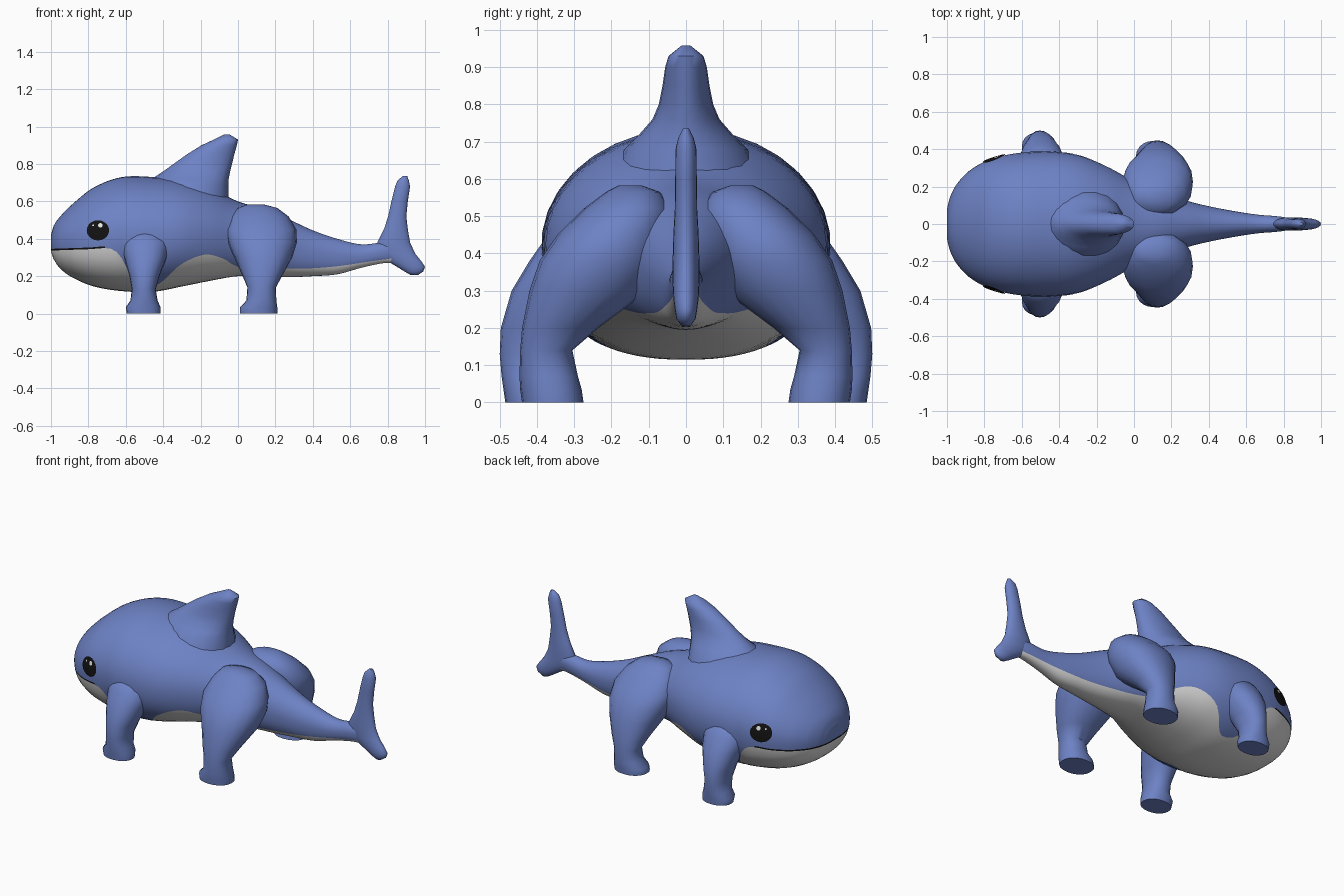
import bpy, bmesh, math

if "Cube" in bpy.data.objects:
    bpy.data.objects.remove(bpy.data.objects["Cube"])


def material(name, rgb):
    m = bpy.data.materials.new(name)
    m.diffuse_color = (*rgb, 1)
    m.use_nodes = True
    m.node_tree.nodes["Principled BSDF"].inputs["Base Color"].default_value = m.diffuse_color
    return m


BLUE = material("skin_blue", (0.155, 0.225, 0.56))
PALE = material("belly_pale_grey", (0.72, 0.72, 0.72))
BLACK = material("black", (0.006, 0.006, 0.006))
WHITE = material("eye_highlight_white", (0.9, 0.9, 0.9))


def make_object(name, verts, faces, mats, indices=None, mirror=False, fix=True):
    me = bpy.data.meshes.new(name)
    me.from_pydata(verts, [], faces)
    for m in mats:
        me.materials.append(m)
    for p in me.polygons:
        p.use_smooth = True
        if indices:
            p.material_index = indices[p.index]
    if fix:
        bm = bmesh.new()
        bm.from_mesh(me)
        bmesh.ops.recalc_face_normals(bm, faces=bm.faces)
        bm.to_mesh(me)
        bm.free()
    me.set_sharp_from_angle(angle=math.radians(60))
    ob = bpy.data.objects.new(name, me)
    bpy.context.collection.objects.link(ob)
    if mirror:
        mod = ob.modifiers.new("mirror", 'MIRROR')
        mod.use_axis = (False, True, False)
    return ob


def sample(table, x):
    """Smooth interpolation through table rows (x, values...)."""
    n = len(table)

    def slope(i, c):
        a, b = table[max(i - 1, 0)], table[min(i + 1, n - 1)]
        return (b[c] - a[c]) / (b[0] - a[0])
    i = 0
    while i < n - 2 and x > table[i + 1][0]:
        i += 1
    a, b = table[i], table[i + 1]
    h = b[0] - a[0]
    t = min(max((x - a[0]) / h, 0), 1)
    return [a[c] * (2*t**3 - 3*t*t + 1) + b[c] * (3*t*t - 2*t**3)
            + h * slope(i, c) * (t**3 - 2*t*t + t) + h * slope(i + 1, c) * (t**3 - t*t)
            for c in range(1, len(a))]


# Body stations: x, top, bottom, height of widest point, half width
BODY = [(-1, .42, .33, .37, .08), (-.985, .47, .29, .37, .14), (-.95, .52, .24, .38, .21),
        (-.88, .59, .19, .39, .285), (-.77, .675, .145, .41, .345), (-.62, .73, .12, .42, .38),
        (-.45, .73, .117, .42, .388), (-.3, .715, .145, .42, .37), (-.15, .67, .175, .42, .31),
        (0, .60, .2, .41, .23), (.15, .555, .197, .39, .17), (.28, .50, .195, .36, .125),
        (.4, .445, .2, .33, .095), (.53, .40, .21, .31, .07), (.66, .37, .245, .31, .05),
        (.78, .38, .27, .33, .04), (.86, .37, .27, .33, .025)]
# Edge of the pale belly: x, z
LINE = [(-1, .337), (-.8, .344), (-.68, .347), (-.63, .31), (-.59, .235), (-.54, .165),
        (-.45, .15), (-.4, .175), (-.31, .26), (-.18, .315), (-.08, .295), (0, .25),
        (.3, .24), (.5, .25), (.75, .285), (.86, .30)]
POW = 2.35          # squareness of the underside


def body_point(x, t):
    zt, zb, zm, w = sample(BODY, x)
    c, s = max(math.cos(t), 0), math.sin(t)
    if s >= 0:
        return (x, w * c, zm + (zt - zm) * s)
    return (x, w * c ** (2 / POW), zm - (zm - zb) * (-s) ** (2 / POW))


def angle_at(x, z):
    zt, zb, zm, w = sample(BODY, x)
    if z >= zm:
        return math.asin(min((z - zm) / (zt - zm), 1))
    return -math.asin(min((zm - z) / (zm - zb), .995) ** (POW / 2))


# Body: half shell, mirrored; rows follow the belly edge and the mouth
LOW, HIGH = 8, 14
xs = [a[0] + (b[0] - a[0]) * k / 5 for a, b in zip(BODY, BODY[1:]) for k in range(5)] + [.86]
verts, faces, idx = [], [], []
rows = LOW + HIGH + 2
for x in xs:
    z = sample(LINE, x)[0]
    t0, t1 = angle_at(x, z), angle_at(x, z + .009)
    ts = [-math.pi / 2 + (t0 + math.pi / 2) * k / LOW for k in range(LOW + 1)]
    ts += [t1 + (math.pi / 2 - t1) * k / HIGH for k in range(HIGH + 1)]
    verts += [body_point(x, t) for t in ts]


def row_colour(i, x):
    if i < LOW:
        return 1
    return 2 if i == LOW and x < -.68 else 0


for r in range(len(xs) - 1):
    for i in range(rows - 1):
        a = r * rows + i
        faces.append((a, a + 1, a + rows + 1, a + rows))
        idx.append(row_colour(i, xs[r + 1]))
base = len(verts)
verts += [(v[0], 0, v[2]) for v in verts[:rows]]
for i in range(1, rows - 2):      # snout tip
    faces.append((base + i, base + i + 1, i + 1, i))
    idx.append(row_colour(i, -1))
make_object("body", verts, faces, [BLUE, PALE, BLACK], idx, mirror=True, fix=False)


def loft(name, sections, mirror=False, sides=20, power=2.0):
    """Stack of rounded sections: z, x0, x1, y0, y1."""
    verts, faces = [], []
    for z, x0, x1, y0, y1 in sections:
        for k in range(sides):
            a = 2 * math.pi * k / sides
            c, s = math.cos(a), math.sin(a)
            verts.append(((x0 + x1) / 2 + (x1 - x0) / 2 * math.copysign(abs(c) ** (2 / power), c),
                          (y0 + y1) / 2 + (y1 - y0) / 2 * math.copysign(abs(s) ** (2 / power), s), z))
    for r in range(len(sections) - 1):
        for k in range(sides):
            n = (k + 1) % sides
            faces.append((r*sides + k, r*sides + n, (r+1)*sides + n, (r+1)*sides + k))
    faces.append(tuple(range(sides)))
    faces.append(tuple(range(len(verts) - sides, len(verts))))
    return make_object(name, verts, faces, [BLUE], mirror=mirror)


# Legs, flared where they meet the body
loft("front_legs", [
    (0, -.595, -.415, .345, .485), (.035, -.60, -.415, .335, .49), (.07, -.575, -.43, .335, .495),
    (.13, -.568, -.44, .315, .5), (.2, -.58, -.42, .275, .497), (.3, -.61, -.38, .2, .468),
    (.38, -.63, -.36, .15, .42), (.44, -.6, -.4, .15, .378)], mirror=True, power=2.2)
loft("hind_legs", [
    (0, .01, .21, .275, .44), (.035, .012, .21, .28, .445), (.07, .045, .205, .29, .447),
    (.14, .05, .203, .305, .445), (.2, .025, .235, .235, .44), (.3, -.02, .29, .1, .42),
    (.38, -.055, .315, .06, .393), (.45, -.065, .312, .05, .345), (.52, -.04, .27, .04, .275),
    (.565, 0, .21, .07, .215), (.583, .05, .14, .12, .18)], mirror=True, power=2.2)


def fin(name, sections):
    loft(name, [(z, x0, x1, -h, h) for z, x0, x1, h in sections])


# Fins: z, front, back, half thickness
fin("back_fin", [
    (.6, -.5, -.05, .2), (.68, -.49, -.052, .165), (.72, -.46, -.05, .125), (.76, -.40, -.042, .09),
    (.8, -.345, -.032, .073), (.85, -.275, -.02, .063), (.9, -.195, -.006, .056),
    (.93, -.13, 0, .047), (.958, -.075, -.045, .012)])
fin("tail_fin", [
    (.205, .925, .96, .012), (.225, .89, .99, .026), (.25, .85, 1.0, .03), (.28, .80, .98, .034),
    (.32, .75, .948, .036), (.38, .745, .92, .036), (.45, .78, .908, .034), (.52, .803, .90, .03),
    (.6, .82, .908, .029), (.68, .84, .92, .028), (.71, .852, .914, .021), (.735, .88, .905, .008)])


# Eyes: thin patches lying on the body surface
def patch(name, cx, cz, rx, rz, lift, mat):
    n, verts, faces = 20, [], []
    for f in (0, .5, 1):
        for k in range(n):
            a = 2 * math.pi * k / n
            x, z = cx + f * rx * math.cos(a), cz + f * rz * math.sin(a)
            y = body_point(x, angle_at(x, z))[1]
            verts.append((x - lift * .3, y + lift, z))
    for r in (1, 2):
        for k in range(n):
            m = (k + 1) % n
            b, t = (r - 1) * n, r * n
            if r == 1:
                faces.append((0, t + k, t + m))
            else:
                faces.append((b + k, t + k, t + m, b + m))
    # wind faces so they look outward (+y)
    faces = [tuple(reversed(f)) for f in faces]
    make_object(name, verts, faces, [mat], mirror=True, fix=False)


patch("eyes", -.747, .445, .06, .054, .006, BLACK)
patch("eye_highlights", -.733, .472, .012, .012, .009, WHITE)
patch("small_eye_highlights", -.772, .472, .005, .005, .009, WHITE)
